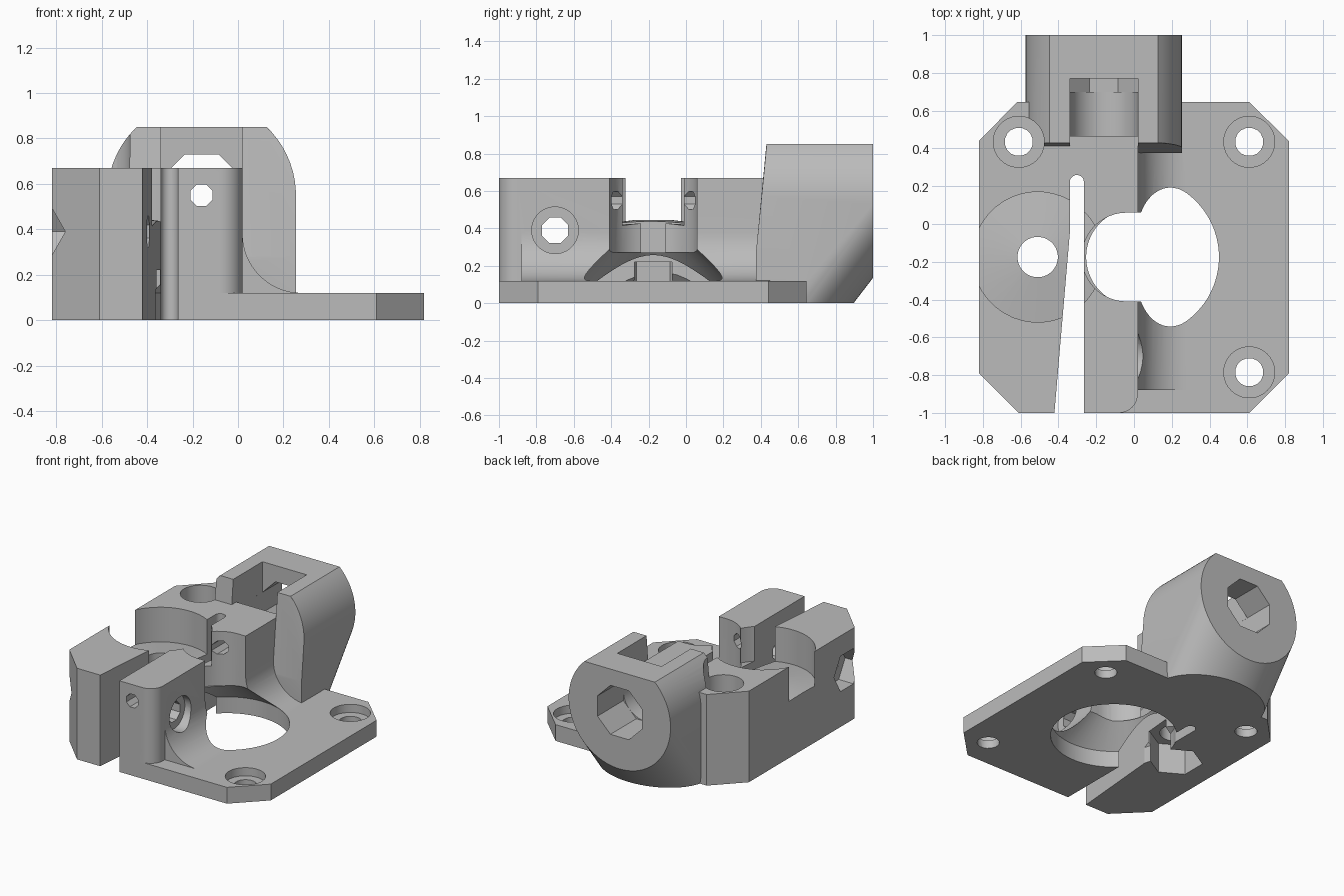
import bpy, bmesh
from math import cos, sin, pi, radians
from mathutils import Vector

cube = bpy.data.objects.get("Cube")
if cube:
    bpy.data.objects.remove(cube, do_unlink=True)

grey = bpy.data.materials.new("plain grey")
grey.use_nodes = True
colour = (0.5, 0.5, 0.5, 1)
grey.diffuse_color = colour
grey.node_tree.nodes["Principled BSDF"].inputs["Base Color"].default_value = colour


def place(axis, u, v, d):
    return {"x": (d, u, v), "y": (u, d, v), "z": (u, v, d)}[axis]


def finish(bm, name):
    bmesh.ops.recalc_face_normals(bm, faces=bm.faces)
    mesh = bpy.data.meshes.new(name)
    bm.to_mesh(mesh)
    bm.free()
    mesh.materials.append(grey)
    ob = bpy.data.objects.new(name, mesh)
    bpy.context.scene.collection.objects.link(ob)
    return ob


def loft(name, axis, rings):
    """Join (outline, depth) rings of equal length into a closed solid."""
    bm = bmesh.new()
    loops = [[bm.verts.new(place(axis, u, v, d)) for u, v in pts] for pts, d in rings]
    for a, b in zip(loops, loops[1:]):
        for i in range(len(a)):
            j = (i + 1) % len(a)
            bm.faces.new((a[i], a[j], b[j], b[i]))
    bm.faces.new(loops[0])
    bm.faces.new(loops[-1])
    return finish(bm, name)


def prism(name, axis, pts, a, b):
    return loft(name, axis, [(pts, a), (pts, b)])


def arc(cu, cv, r, start, end, n):
    return [(cu + r * cos(radians(start + (end - start) * i / n)),
             cv + r * sin(radians(start + (end - start) * i / n))) for i in range(n + 1)]


def ring(cu, cv, r, n=40):
    return [(cu + r * cos(2 * pi * (i + .5) / n), cv + r * sin(2 * pi * (i + .5) / n))
            for i in range(n)]


def box(name, x0, x1, y0, y1, z0, z1):
    return prism(name, "z", [(x0, y0), (x1, y0), (x1, y1), (x0, y1)], z0, z1)


def combine(ob, other, operation):
    other.hide_render = True
    mod = ob.modifiers.new("combine", "BOOLEAN")
    mod.operation, mod.solver, mod.object = operation, "EXACT", other
    bpy.context.view_layer.update()
    graph = bpy.context.evaluated_depsgraph_get()
    mesh = bpy.data.meshes.new_from_object(ob.evaluated_get(graph))
    ob.modifiers.clear()
    ob.data = mesh
    bpy.data.objects.remove(other, do_unlink=True)


# Base plate with chamfered corners
bracket = prism("bracket_body", "z", [
    (-.61, -1), (.61, -1), (.82, -.79), (.82, .44), (.61, .645),
    (-.62, .645), (-.82, .44), (-.82, -.79)], 0, .12)

# Tall clamp block with one rounded front corner
block = prism("clamp_block", "z", [(-.82, -.79), (-.61, -1)]
              + arc(-.08, -.9, .1, -90, 0, 8)
              + [(.02, .6), (-.55, .6), (-.55, .645), (-.62, .645), (-.82, .44)], 0, .67)

# Concave fillet between block and plate
fillet = prism("plate_fillet", "y", [(-.1, .02)] + [(-.1, .38)]
               + arc(.28, .38, .26, 180, 270, 16) + [(.28, .02)], -.88, .45)

# Barrel: flat-topped round end swept down to the plate
AX, AZ, R, TOP = -.16, .55, .415, .85
bm = bmesh.new()
for x, z in ring(AX, AZ, R, 64):
    if z < TOP:
        bm.verts.new((x, 1, z))
        bm.verts.new((x, .375 + max(0, z - .28) * .1, z))
        if z < AZ:
            bm.verts.new((x, 1 - z * .77, 0))
half = (R * R - (TOP - AZ) ** 2) ** .5
for s in (-1, 1):
    for y in (.43, 1):
        bm.verts.new((AX + s * half, y, TOP))
    for z in (0, .28):
        bm.verts.new((AX + s * R, .375, z))
hull = bmesh.ops.convex_hull(bm, input=bm.verts)
bmesh.ops.delete(bm, geom=[g for g in set(hull["geom_interior"] + hull["geom_unused"])
                           if isinstance(g, bmesh.types.BMVert)], context="VERTS")
bmesh.ops.dissolve_limit(bm, angle_limit=.005, verts=bm.verts, edges=bm.edges)
barrel = finish(bm, "barrel")

for part in (block, fillet, barrel):
    combine(bracket, part, "UNION")

CY = -.175
cutters = [
    # Flared opening in the plate and the slot above it
    loft("flare", "z", [(ring(.03, CY, .42, 64), -.1), (ring(.03, CY, .42, 64), .12),
                        (ring(.0, CY, .235, 64), .29)]),
    prism("throat", "z", arc(-.04, CY, .235, 90, 270, 24)
          + [(.3, CY - .235), (.3, CY + .235)], .27, .9),
    # Round roller recess with a slightly coned floor
    loft("recess", "z", [(ring(-.51, CY, .1), .445), (ring(-.51, CY, .345), .415),
                         (ring(-.51, CY, .345), .9)]),
    prism("roller_hole", "z", ring(-.51, CY, .107, 32), -.1, .6),
    prism("nut_pocket", "z", ring(-.51, CY, .18, 6), -.1, .22),
    box("nut_channel", -.51, -.3, CY - .1, CY + .1, -.1, .22),
    # Tapered slit that frees the lever
    prism("slit", "z", [(-.43, -1.1), (-.265, -1.1)]
          + arc(-.3025, .222, .0375, 0, 180, 10) + [(-.34, -.05)], -.1, .9),
    # Cross bolt with head recess and nut seat
    prism("bolt_hole", "x", ring(-.7, .39, .075, 8), -1, .4),
    prism("bolt_head", "x", ring(-.7, .39, .125, 32), -.03, .4),
    prism("bolt_nut", "x", arc(-.7, .39, .15, 0, 300, 5), -1, -.7),
    # Feed hole, barrel bore and open top pocket
    prism("feed_hole", "y", ring(AX, AZ, .052, 8), -1.1, .6),
    prism("bore", "y", ring(AX, AZ, .195, 8), .7, 1.1),
    prism("pocket", "y", [(-.34, 1)] + arc(AX, AZ, .18, 180, 360, 20) + [(.02, 1)], .465, .77),
    box("pocket_front", -.34, .02, .2, .6, .67, 1),
]
# Counterbored mounting holes
for x, y in ((.61, .435), (.61, -.785), (-.61, .435)):
    cutters.append(prism("screw_hole", "z", ring(x, y, .075, 16), -.1, .9))
    cutters.append(prism("screw_head", "z", ring(x, y, .135, 36), .06, .9))
for cutter in cutters:
    combine(bracket, cutter, "DIFFERENCE")

bracket.data.materials.clear()
bracket.data.materials.append(grey)
for face in bracket.data.polygons:
    face.material_index = 0
bpy.ops.object.select_all(action="DESELECT")
bracket.select_set(True)
bpy.context.view_layer.objects.active = bracket
bpy.ops.object.shade_smooth_by_angle(angle=radians(25))
